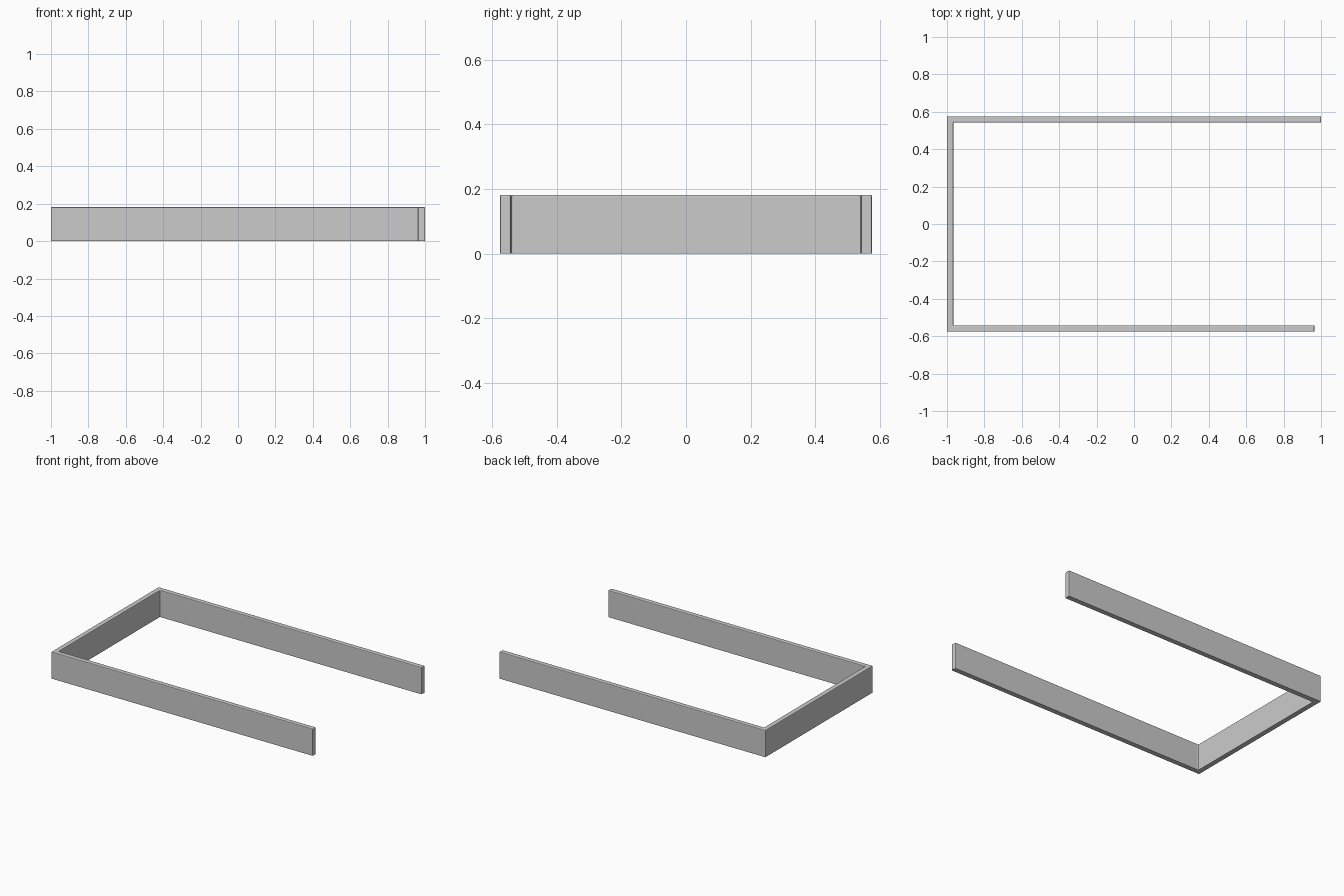
import bpy, bmesh

if "Cube" in bpy.data.objects:
    bpy.data.objects.remove(bpy.data.objects["Cube"])

W, D, H, T = 1.0, 0.576, 0.182, 0.034   # half width, half depth, height, wall thickness
SHORT = 0.965                           # the front arm stops a little earlier

# U-shaped plan of the three-sided wall
plan = [(SHORT, -D), (SHORT, -D + T), (-W + T, -D + T), (-W + T, D - T),
        (W, D - T), (W, D), (-W, D), (-W, -D)]

bm = bmesh.new()
base = bm.faces.new([bm.verts.new((x, y, 0)) for x, y in plan])
top = bmesh.ops.extrude_face_region(bm, geom=[base], use_keep_orig=True)
bmesh.ops.translate(bm, vec=(0, 0, H),
                    verts=[v for v in top["geom"] if isinstance(v, bmesh.types.BMVert)])
bmesh.ops.recalc_face_normals(bm, faces=bm.faces)

# Softened top and vertical edges, crisp bottom edges
edges = [e for e in bm.edges if max(v.co.z for v in e.verts) > H / 2]
bmesh.ops.bevel(bm, geom=edges, offset=0.005, segments=2, profile=0.5, affect='EDGES')

mesh = bpy.data.meshes.new("surround_wall")
bm.to_mesh(mesh)
bm.free()
wall = bpy.data.objects.new("surround_wall", mesh)
bpy.context.collection.objects.link(wall)
